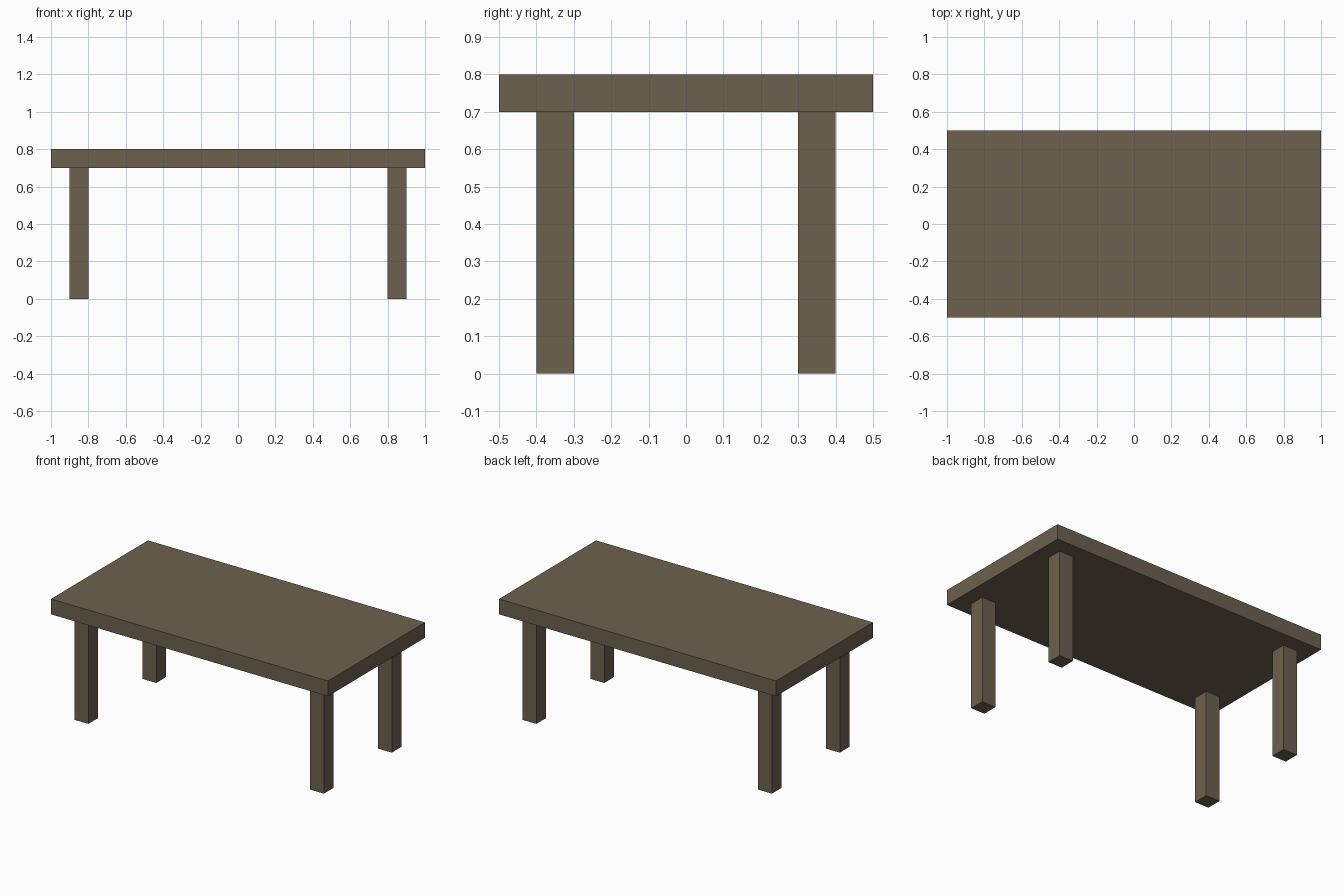
import bpy
import bmesh
from mathutils import Matrix, Vector

if "Cube" in bpy.data.objects:
    bpy.data.objects.remove(bpy.data.objects["Cube"], do_unlink=True)

wood = bpy.data.materials.new("brown_wood")
wood.use_nodes = True
color = (0.153, 0.12, 0.078, 1)
wood.diffuse_color = color
wood.node_tree.nodes["Principled BSDF"].inputs["Base Color"].default_value = color

HEIGHT, TOP_THICKNESS, LEG_WIDTH = 0.8, 0.1, 0.1
LEG_HEIGHT = HEIGHT - TOP_THICKNESS


def box(name, center, size):
    """Add a flat-shaded wooden box with its origin at its centre."""
    bm = bmesh.new()
    bmesh.ops.create_cube(bm, size=1, matrix=Matrix.Diagonal((*size, 1)))
    mesh = bpy.data.meshes.new(name)
    bm.to_mesh(mesh)
    bm.free()
    mesh.materials.append(wood)
    obj = bpy.data.objects.new(name, mesh)
    obj.location = Vector(center)
    bpy.context.collection.objects.link(obj)
    return obj


# Table top
box("table_top", (0, 0, HEIGHT - TOP_THICKNESS / 2), (2, 1, TOP_THICKNESS))

# Four square legs, inset from the corners
for side, sx in (("left", 1), ("right", -1)):
    for end, sy in (("front", -1), ("back", 1)):
        box(f"{end}_{side}_leg", (sx * 0.85, sy * 0.35, LEG_HEIGHT / 2),
            (LEG_WIDTH, LEG_WIDTH, LEG_HEIGHT))
